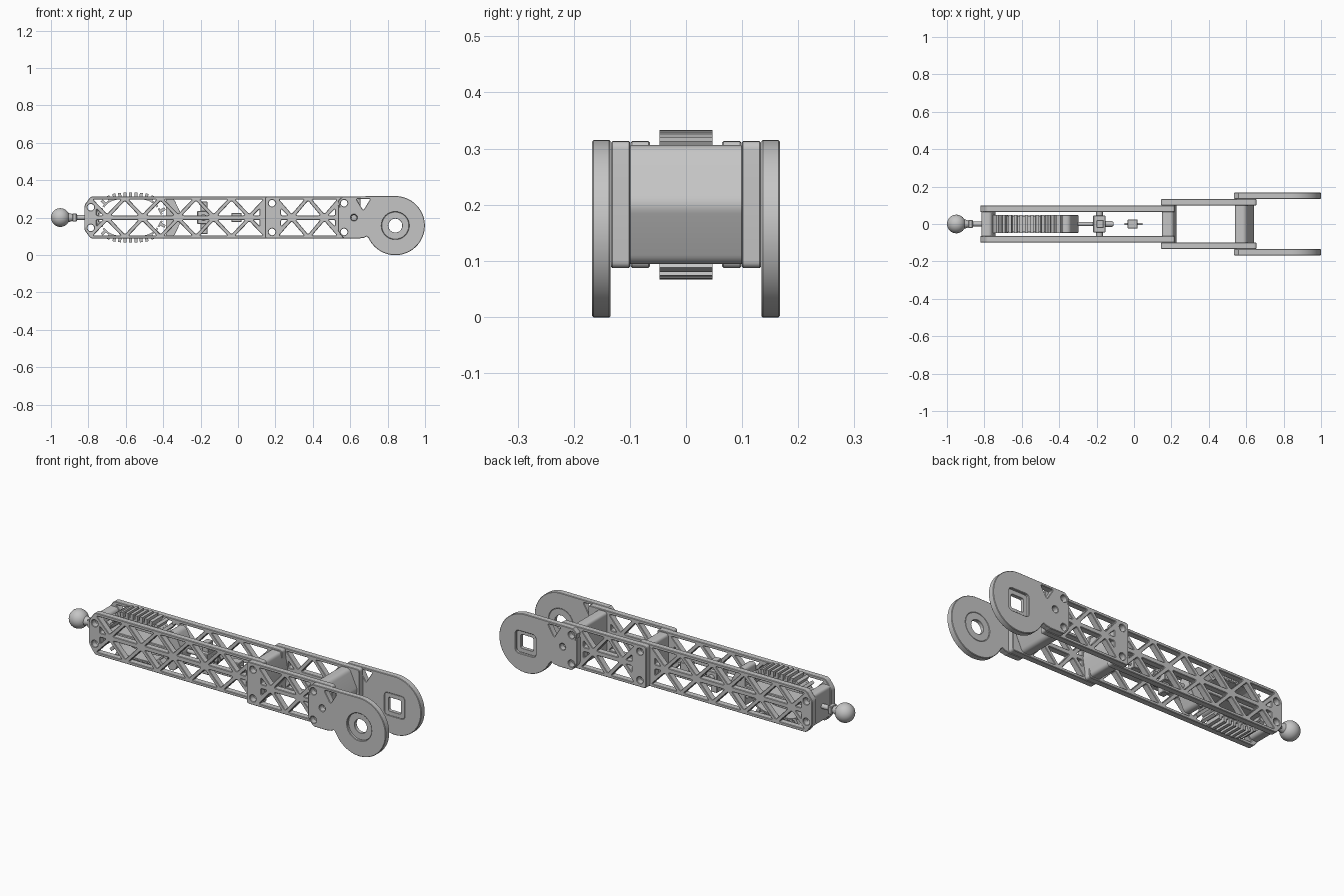
import bpy, bmesh, math
from mathutils import Vector, Matrix

cube = bpy.data.objects.get("Cube")
if cube:
    bpy.data.objects.remove(cube, do_unlink=True)

# Single plain grey finish
grey = bpy.data.materials.new("matte_grey")
grey.use_nodes = True
COLOR = (0.56, 0.56, 0.56, 1)
grey.diffuse_color = COLOR
grey.node_tree.nodes["Principled BSDF"].inputs["Base Color"].default_value = COLOR

MID, LOW, HIGH = 0.2, 0.087, 0.313


def finish(obj):
    obj.data.materials.clear()
    obj.data.materials.append(grey)
    bpy.ops.object.select_all(action='DESELECT')
    obj.select_set(True)
    bpy.context.view_layer.objects.active = obj
    bpy.ops.object.shade_smooth_by_angle(angle=math.radians(35))
    return obj


def from_bmesh(name, bm):
    mesh = bpy.data.meshes.new(name)
    bm.to_mesh(mesh)
    bm.free()
    obj = bpy.data.objects.new(name, mesh)
    bpy.context.collection.objects.link(obj)
    return finish(obj)


def rounded(points, r=0.01, steps=4):
    """Replace each corner by a short curve of reach r."""
    out = []
    pts = [Vector(p) for p in points]
    for i, p in enumerate(pts):
        a = p + (pts[i - 1] - p).normalized() * r
        b = p + (pts[(i + 1) % len(pts)] - p).normalized() * r
        for k in range(steps + 1):
            t = k / steps
            out.append(a * (1 - t) ** 2 + p * 2 * t * (1 - t) + b * t * t)
    return out


def arc(cx, cz, r, start=0, end=360, n=32):
    full = abs(end - start) == 360
    count = n if full else n + 1
    angles = [math.radians(start + (end - start) * i / n) for i in range(count)]
    return [(cx + r * math.cos(a), cz + r * math.sin(a)) for a in angles]


def rect(x0, x1, z0, z1):
    return [(x0, z0), (x1, z0), (x1, z1), (x0, z1)]


def bolts(x, dz):
    return [arc(x, MID + s * dz, 0.018, n=16) for s in (1, -1)]


def slab(name, loops, y, thick, edge=0.0025):
    """Flat profile with holes in the XZ plane, thickened along Y."""
    curve = bpy.data.curves.new(name, 'CURVE')
    curve.dimensions = '2D'
    curve.fill_mode = 'BOTH'
    curve.extrude = thick / 2 - edge
    curve.bevel_depth = edge
    curve.bevel_resolution = 0
    curve.offset = -edge
    for loop in loops:
        sp = curve.splines.new('POLY')
        sp.points.add(len(loop) - 1)
        for pt, co in zip(sp.points, loop):
            pt.co = (co[0], co[1], 0, 1)
        sp.use_cyclic_u = True
    obj = bpy.data.objects.new(name, curve)
    bpy.context.collection.objects.link(obj)
    obj.location.y = y
    obj.rotation_euler.x = math.pi / 2
    bpy.ops.object.select_all(action='DESELECT')
    obj.select_set(True)
    bpy.context.view_layer.objects.active = obj
    bpy.ops.object.convert(target='MESH')
    return finish(bpy.context.view_layer.objects.active)


def box(name, x0, x1, y0, y1, z0, z1, bevel=0.003):
    bm = bmesh.new()
    bmesh.ops.create_cube(bm, size=1)
    bmesh.ops.scale(bm, vec=(x1 - x0, y1 - y0, z1 - z0), verts=bm.verts)
    bmesh.ops.translate(bm, vec=((x0 + x1) / 2, (y0 + y1) / 2, (z0 + z1) / 2), verts=bm.verts)
    bmesh.ops.bevel(bm, geom=bm.edges, offset=bevel, segments=1, affect='EDGES')
    return from_bmesh(name, bm)


def rod(name, a, b, r0, r1=None):
    a, b = Vector(a), Vector(b)
    bm = bmesh.new()
    turn = (b - a).to_track_quat('Z', 'Y').to_matrix().to_4x4()
    bmesh.ops.create_cone(bm, cap_ends=True, segments=20, radius1=r0, radius2=r1 or r0,
                          depth=(b - a).length, matrix=Matrix.Translation((a + b) / 2) @ turn)
    return from_bmesh(name, bm)


def truss_holes(first, count, pitch):
    """Alternating triangles in two mirrored rows; half triangles at both ends."""
    holes = []
    half = pitch / 2
    for side in (1, -1):
        def add(tri, r=0.01):
            holes.append(rounded([(x, MID + side * h) for x, h in tri], r))
        for i in range(count):
            c = first + pitch * i
            add([(c - half + 0.02, 0.097), (c + half - 0.02, 0.097), (c, 0.019)])
            if i < count - 1:
                add([(c + 0.022, 0.012), (c + pitch - 0.022, 0.012), (c + half, 0.09)])
        for c, d in ((first, -1), (first + pitch * (count - 1), 1)):
            add([(c + d * 0.022, 0.012), (c + d * 0.056, 0.012), (c + d * 0.056, 0.046)], 0.006)
    return holes


# Lattice side plates
inner_outline = rounded([(-0.822, 0.135), (-0.787, LOW), (0.217, LOW), (0.217, HIGH),
                         (-0.787, HIGH), (-0.822, 0.265)], 0.014)
inner_holes = bolts(-0.787, 0.055) + bolts(0.182, 0.077) + truss_holes(-0.7, 5, 0.19)
outer_outline = rounded(rect(0.145, 0.654, LOW, HIGH), 0.014)
outer_holes = bolts(0.182, 0.077) + bolts(0.567, 0.077) + truss_holes(0.287, 2, 0.175)
outer_holes.append(arc(0.62, MID, 0.014, n=16))
for side, word in ((-1, "front"), (1, "back")):
    slab(word + "_inner_lattice", [inner_outline] + inner_holes, side * 0.0815, 0.034)
    slab(word + "_outer_lattice", [outer_outline] + outer_holes, side * 0.1165, 0.034)

# Hub plates: arm flowing into a large disc
HX, HZ, HR = 0.841, 0.157, 0.158
hub_outline = (rounded([(0.535, 0.27), (0.535, 0.125), (0.565, LOW), (0.66, LOW)], 0.012)[:-2]
               + [(0.672, 0.091), (0.688, 0.099)]
               + arc(HX, HZ, HR, 205, 450, 48) + [(0.56, HIGH), (0.535, 0.29)])
hub_holes = bolts(0.567, 0.077)
hub_holes += [arc(0.62, MID, 0.017, n=16),
              rounded([(0.632, 0.3), (0.708, 0.3), (0.67, 0.238)], 0.01)]


def square(r, corner):
    return rounded(rect(HX - r, HX + r, HZ - r, HZ + r), corner)


for side, word, recess, bore in (
        (-1, "front", arc(HX, HZ, 0.073), arc(HX, HZ, 0.037)),
        (1, "back", square(0.06, 0.02), square(0.037, 0.008))):
    slab(word + "_hub_plate", [hub_outline] + hub_holes + [recess], side * 0.151, 0.033)
    slab(word + "_hub_seat", [recess, bore], side * 0.145, 0.02, 0.001)


# Wedge shaped spacers joining the plates, with a rounded nose and bolt holes
def spacer(name, flat_x, shoulder_x, nose_x, half_width, half_height, holes=()):
    pts = [(flat_x, MID - half_height), (shoulder_x, MID - half_height),
           (nose_x + 0.006, MID), (shoulder_x, MID + half_height),
           (flat_x, MID + half_height)]
    slab(name, [rounded(pts, 0.018, 6), *holes], 0, half_width * 2, 0.001)


spacer("hub_spacer", 0.54, 0.597, 0.64, 0.1, 0.106, bolts(0.567, 0.077))
spacer("joint_spacer", 0.15, 0.21, 0.222, 0.1, 0.106, bolts(0.182, 0.077))
spacer("drive_spacer", -0.385, -0.345, -0.3, 0.047, 0.104)
spacer("tip_spacer", -0.816, -0.762, -0.745, 0.066, 0.085, bolts(-0.787, 0.055))

# Toothed band bulging above and below the plates
bm = bmesh.new()
for side in (1, -1):
    for i in range(-6, 7):
        dx = i * 0.0285
        z = 0.117 - 90 * dx ** 4
        tilt = math.atan(360 * dx ** 3)
        base = Matrix.Translation((-0.575 + dx, 0, MID + side * z)) @ Matrix.Rotation(side * tilt, 4, 'Y')
        for size, drop in (((0.016, 0.094, 0.032), 0), ((0.036, 0.086, 0.01), -0.014)):
            bmesh.ops.create_cube(bm, size=1, matrix=base @ Matrix.Translation((0, 0, side * drop))
                                  @ Matrix.Diagonal((*size, 1)))
from_bmesh("toothed_band", bm)
box("centre_beam", -0.8, -0.31, -0.045, 0.045, MID - 0.01, MID + 0.01)

# Ball tip with flared neck
bm = bmesh.new()
bmesh.ops.create_uvsphere(bm, u_segments=32, v_segments=20, radius=0.05,
                          matrix=Matrix.Translation((-0.95, 0, MID)))
from_bmesh("ball_tip", bm)
rod("ball_neck", (-0.91, 0, MID), (-0.87, 0, MID), 0.026, 0.014)
box("neck_block", -0.885, -0.862, -0.022, 0.022, MID - 0.022, MID + 0.022)
rod("neck_shaft", (-0.87, 0, MID), (-0.8, 0, MID), 0.013)

# Inner shaft, clamp and small sensor block
rod("drive_shaft", (-0.31, 0, MID), (-0.11, 0, MID), 0.011)
box("clamp_body", -0.218, -0.152, -0.045, 0.045, 0.165, 0.235)
box("clamp_bracket", -0.2, -0.162, -0.022, 0.022, 0.112, 0.285)
rod("clamp_pin", (-0.185, -0.066, MID), (-0.185, 0.066, MID), 0.018)
rod("shaft_collar", (-0.155, 0, MID), (-0.115, 0, MID), 0.016)
box("floating_block", -0.035, 0.02, -0.024, 0.024, 0.175, 0.225)
rod("floating_pin", (-0.05, 0, MID), (0.045, 0, MID), 0.006)
